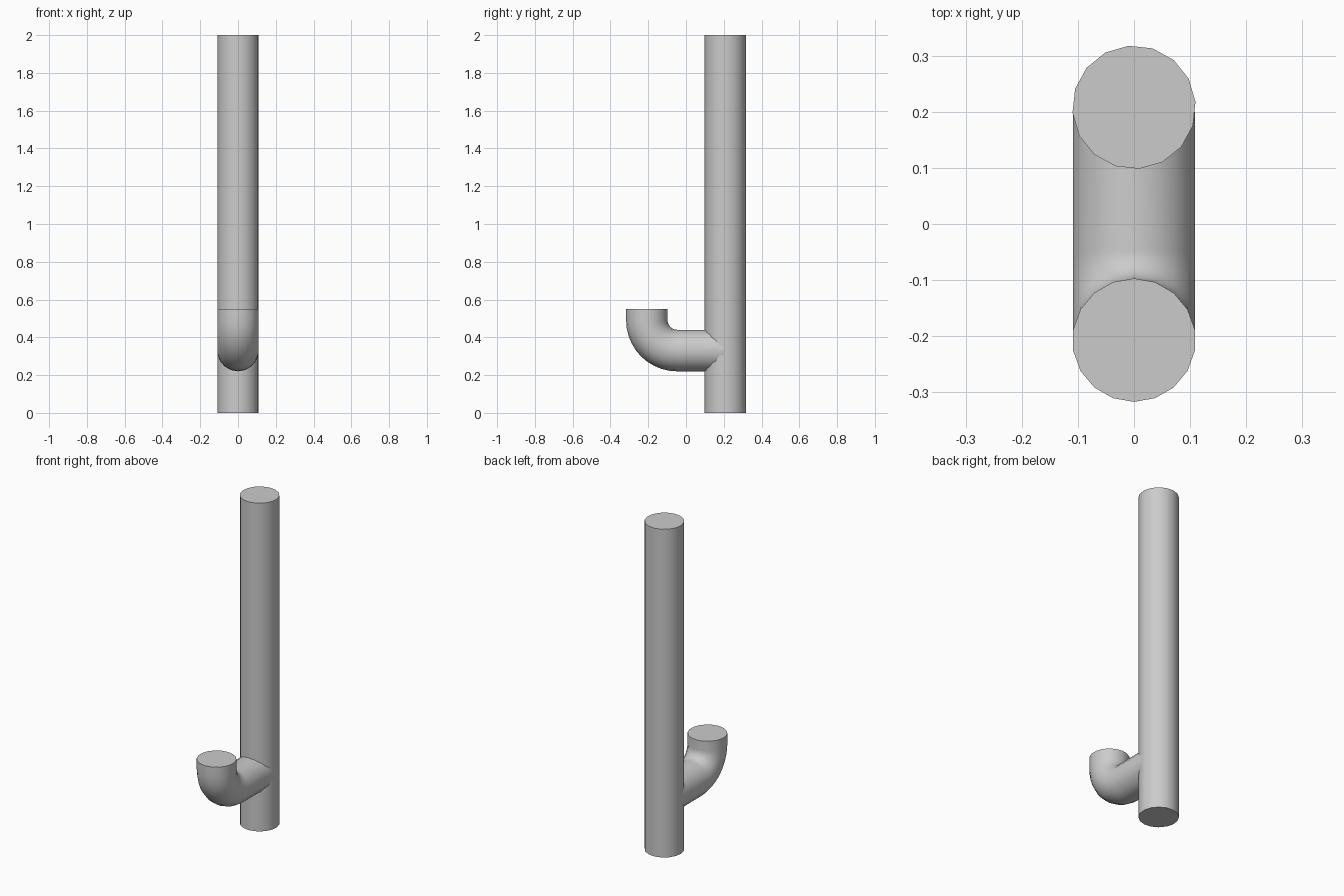
import bpy
import bmesh
from math import sin, cos, pi, radians

cube = bpy.data.objects.get("Cube")
if cube:
    bpy.data.objects.remove(cube, do_unlink=True)

RADIUS = 0.11

grey = bpy.data.materials.new("plain_grey")
grey.use_nodes = True
colour = (0.6, 0.6, 0.6, 1)
grey.diffuse_color = colour
grey.node_tree.nodes["Principled BSDF"].inputs["Base Color"].default_value = colour


def tube(name, stations, sides, turn=0, cap_start=True):
    """Sweep a ring along (y, z, tilt) stations; tilt 0 points up, pi/2 points to the front."""
    bm = bmesh.new()
    rings = []
    for y, z, tilt in stations:
        ring = []
        for i in range(sides):
            a = turn + 2 * pi * i / sides
            u = RADIUS * sin(a)
            ring.append(bm.verts.new((RADIUS * cos(a), y + u * cos(tilt), z + u * sin(tilt))))
        rings.append(ring)
    for low, high in zip(rings, rings[1:]):
        for i in range(sides):
            j = (i + 1) % sides
            bm.faces.new((low[i], low[j], high[j], high[i]))
    if cap_start:
        bm.faces.new(rings[0][::-1])
    bm.faces.new(rings[-1])
    mesh = bpy.data.meshes.new(name)
    bm.to_mesh(mesh)
    bm.free()
    mesh.materials.append(grey)
    obj = bpy.data.objects.new(name, mesh)
    bpy.context.collection.objects.link(obj)
    bpy.ops.object.select_all(action="DESELECT")
    obj.select_set(True)
    bpy.context.view_layer.objects.active = obj
    bpy.ops.object.shade_smooth_by_angle(angle=radians(40))
    return obj


# Tall straight pipe
tube("main_pipe", [(0.208, 0, 0), (0.208, 2, 0)], 16, turn=radians(5))

# Side branch: straight run out of the pipe, quarter bend, short upright mouth
bend_y, bend_z, bend_r, steps = -0.047, 0.49, 0.16, 10
path = [(0.2, bend_z - bend_r, pi / 2)]
for k in range(steps + 1):
    t = pi / 2 * k / steps
    path.append((bend_y - bend_r * sin(t), bend_z - bend_r * cos(t), pi / 2 - t))
path.append((bend_y - bend_r, 0.55, 0))
tube("side_elbow", path, 18, turn=pi / 2, cap_start=False)
